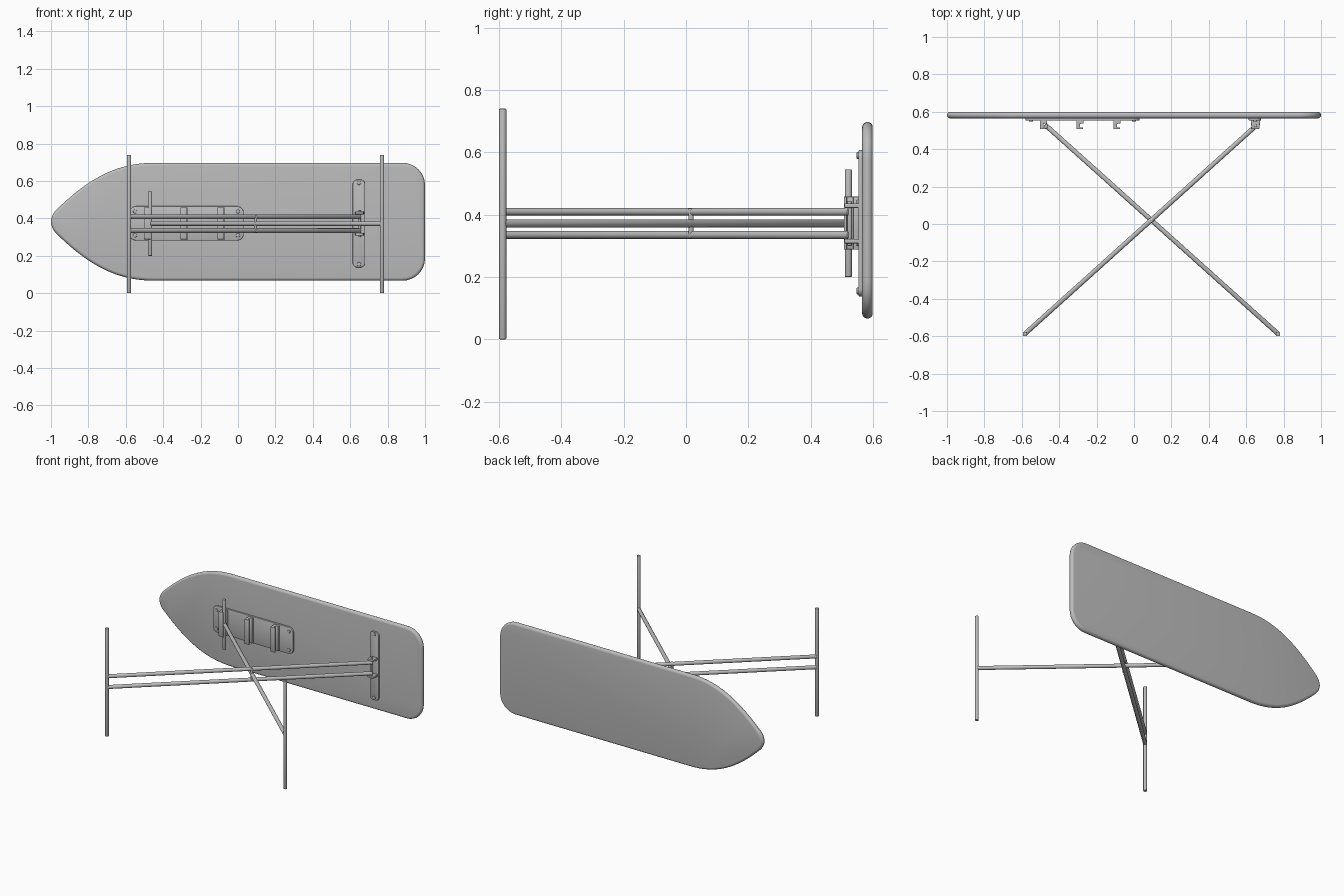
import bpy, bmesh, math
from mathutils import Vector

cube = bpy.data.objects.get("Cube")
if cube:
    bpy.data.objects.remove(cube, do_unlink=True)

grey = bpy.data.materials.new("plain grey")
grey.use_nodes = True
colour = (0.5, 0.5, 0.5, 1)
grey.diffuse_color = colour
grey.node_tree.nodes["Principled BSDF"].inputs["Base Color"].default_value = colour


def finish(name, bm, bevel=0, segments=3):
    bmesh.ops.recalc_face_normals(bm, faces=bm.faces)
    mesh = bpy.data.meshes.new(name)
    bm.to_mesh(mesh)
    bm.free()
    obj = bpy.data.objects.new(name, mesh)
    bpy.context.collection.objects.link(obj)
    mesh.materials.append(grey)
    bpy.ops.object.select_all(action='DESELECT')
    obj.select_set(True)
    bpy.context.view_layer.objects.active = obj
    if bevel:
        mod = obj.modifiers.new("rounded edge", 'BEVEL')
        mod.width, mod.segments = bevel, segments
        mod.limit_method, mod.angle_limit = 'ANGLE', math.radians(50)
        bpy.ops.object.modifier_apply(modifier=mod.name)
    bpy.ops.object.shade_smooth_by_angle(angle=math.radians(40))
    return obj


def prism(name, points, offset, bevel=0, segments=3):
    """Extrude a flat outline along an offset."""
    bm = bmesh.new()
    face = bm.faces.new([bm.verts.new(p) for p in points])
    moved = bmesh.ops.extrude_face_region(bm, geom=[face])["geom"]
    bmesh.ops.translate(bm, vec=offset,
                        verts=[v for v in moved if isinstance(v, bmesh.types.BMVert)])
    return finish(name, bm, bevel, segments)


def tube(name, a, b, radius, bevel=0.003):
    a, b = Vector(a), Vector(b)
    bm = bmesh.new()
    bmesh.ops.create_cone(bm, cap_ends=True, segments=20, radius1=radius,
                          radius2=radius, depth=(b - a).length)
    turn = (b - a).to_track_quat('Z', 'Y').to_matrix().to_4x4()
    turn.translation = (a + b) / 2
    bmesh.ops.transform(bm, matrix=turn, verts=bm.verts)
    return finish(name, bm, bevel, 2)


def arc(cx, cz, r, start, steps=8):
    angles = [math.radians(start + 90 * i / steps) for i in range(steps + 1)]
    return [(cx + r * math.cos(t), cz + r * math.sin(t)) for t in angles]


def rounded_plate(name, x0, x1, z0, z1, y0, y1, r):
    outline = (arc(x1 - r, z1 - r, r, 0) + arc(x0 + r, z1 - r, r, 90)
               + arc(x0 + r, z0 + r, r, 180) + arc(x1 - r, z0 + r, r, 270))
    return prism(name, [(x, y0, z) for x, z in outline], (0, y1 - y0, 0), 0.003, 2)


# Board: square end with round corners, curved taper to a blunt nose
MID, HALF = 0.382, 0.315


def bezier(p, steps):
    out = []
    for i in range(steps + 1):
        t = i / steps
        w = ((1 - t) ** 3, 3 * t * (1 - t) ** 2, 3 * t * t * (1 - t), t ** 3)
        out.append(tuple(sum(k * q[a] for k, q in zip(w, p)) for a in (0, 1)))
    return out


side = arc(0.88, HALF - 0.12, 0.12, 0)
side += bezier([(-0.45, HALF), (-0.66, HALF), (-0.81, 0.22), (-0.97, 0.065)], 20)
side += bezier([(-0.97, 0.065), (-0.99, 0.045), (-1, 0.02), (-1, 0)], 6)[1:]
outline = side + [(x, -z) for x, z in reversed(side[:-1])]
prism("board", [(x, 0.565, MID + z) for x, z in outline], (0, 0.034, 0), 0.0165, 5)

# Crossed legs, feet and pivot
LEG_Z = 0.372
for name, z in (("upper_leg", LEG_Z + 0.037), ("lower_leg", LEG_Z - 0.037)):
    tube(name, (-0.583, -0.587, z), (0.652, 0.525, z), 0.0125)
tube("middle_leg", (0.77, -0.587, LEG_Z), (-0.475, 0.53, LEG_Z), 0.0125)
for name, x in (("left_foot", 0.77), ("right_foot", -0.583)):
    tube(name, (x, -0.588, 0), (x, -0.588, 0.74), 0.0118)
tube("height_bar", (-0.47, 0.521, 0.2), (-0.47, 0.521, 0.545), 0.0115)
tube("pivot_pin", (0.094, 0.016, 0.325), (0.094, 0.016, 0.42), 0.008, 0.002)

# Height rack with three notched hooks
rounded_plate("height_rack", -0.58, 0.03, 0.282, 0.465, 0.553, 0.567, 0.035)
hook = [(-0.018, 0.555), (-0.018, 0.507), (0.018, 0.507), (0.018, 0.516),
        (0.002, 0.516), (0.002, 0.536), (0.02, 0.536), (0.02, 0.555)]
for i, x in enumerate((-0.485, -0.29, -0.092)):
    prism(f"hook_{i + 1}", [(x + px, y, 0.288) for px, y in hook],
          (0, 0, 0.17), 0.002, 2)

# Hinge plate with paired leg clips
rounded_plate("hinge_plate", 0.613, 0.68, 0.138, 0.607, 0.553, 0.567, 0.025)
for name, s in (("upper_clip", 1), ("lower_clip", -1)):
    z = LEG_Z + s * 0.057
    clip = [(0.625, 0.555), (0.628, 0.508), (0.67, 0.508), (0.675, 0.555)]
    prism(name, [(x, y, z - 0.007) for x, y in clip], (0, 0, 0.014), 0.003, 2)
tube("hinge_pin", (0.65, 0.525, 0.3), (0.65, 0.525, 0.444), 0.007, 0.002)

# Screws
screws = [(x, z) for x in (-0.55, 0.0) for z in (0.31, 0.437)]
screws += [(0.647, 0.155), (0.647, 0.59)]
for i, (x, z) in enumerate(screws):
    tube(f"screw_{i + 1}", (x, 0.547, z), (x, 0.56, z), 0.011, 0.003)
